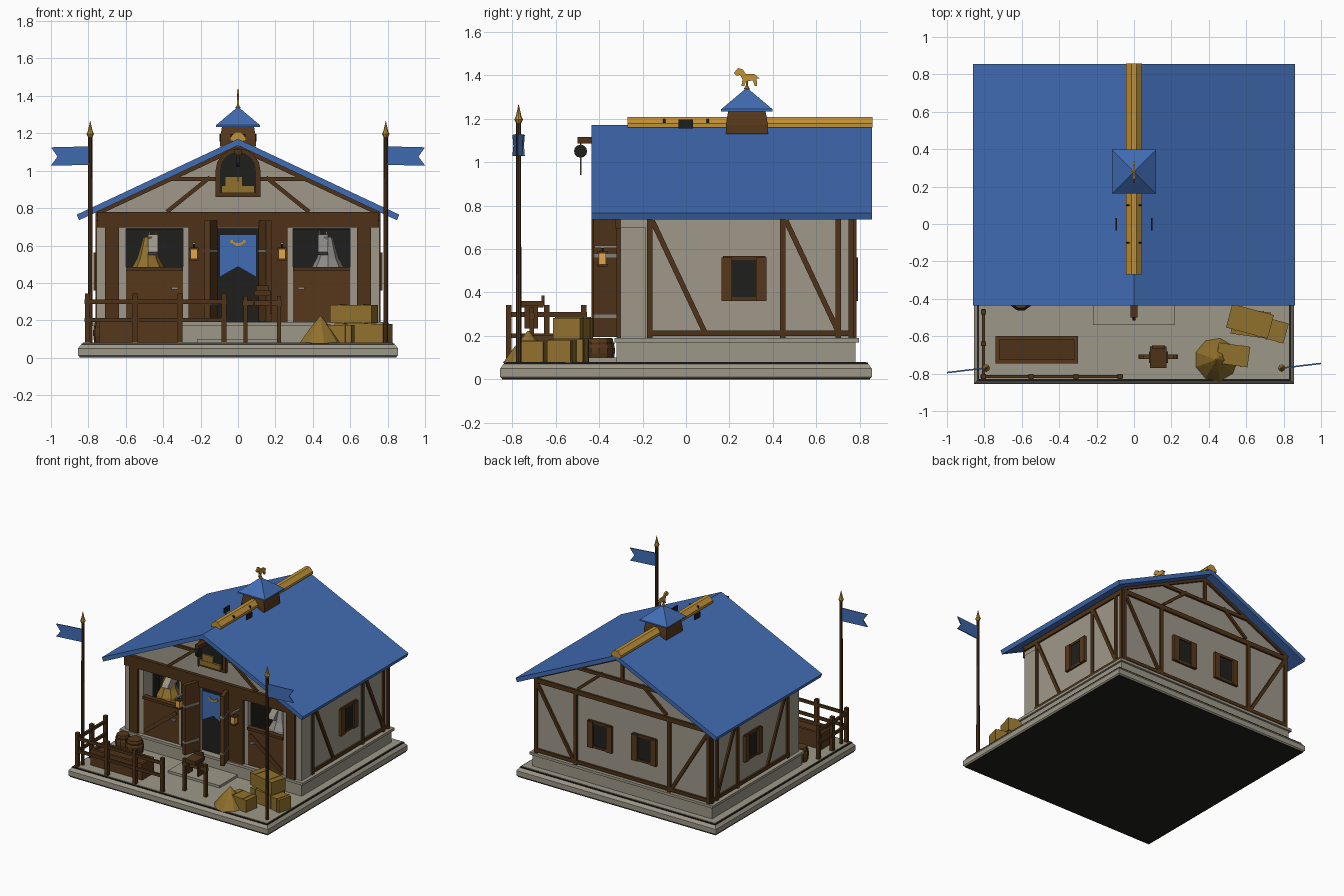
import bpy, bmesh, math
from mathutils import Matrix

if "Cube" in bpy.data.objects:
    bpy.data.objects.remove(bpy.data.objects["Cube"])

def mat(name, r, g, b):
    m = bpy.data.materials.new(name)
    m.diffuse_color = [(c / 255) ** 2.2 for c in (r, g, b)] + [1]
    m.use_nodes = True
    m.node_tree.nodes["Principled BSDF"].inputs["Base Color"].default_value = m.diffuse_color
    return m

BLUE = mat("roof blue", 67, 108, 178)
WALL = mat("plaster", 157, 150, 137)
STONE = mat("stone", 156, 150, 135)
WOOD = mat("wood", 87, 59, 33)
TIMBER = mat("dark timber", 80, 54, 30)
HAY = mat("hay", 143, 112, 48)
GOLD = mat("gold", 192, 145, 58)
DARK = mat("dark interior", 36, 36, 35)
GREY = mat("grey metal", 140, 138, 133)
AMBER = mat("lantern amber", 225, 165, 75)

def finish(name, bm, m):
    bmesh.ops.recalc_face_normals(bm, faces=bm.faces[:])
    me = bpy.data.meshes.new(name)
    bm.to_mesh(me)
    bm.free()
    me.materials.append(m)
    o = bpy.data.objects.new(name, me)
    bpy.context.collection.objects.link(o)
    return o

def prism(name, m, pts, axis, a, b):
    """Extrude a 2D outline along an axis from a to b."""
    place = {'x': lambda u, v, t: (t, u, v), 'y': lambda u, v, t: (u, t, v),
             'z': lambda u, v, t: (u, v, t)}[axis]
    bm = bmesh.new()
    lo = [bm.verts.new(place(u, v, a)) for u, v in pts]
    hi = [bm.verts.new(place(u, v, b)) for u, v in pts]
    bm.faces.new(lo)
    bm.faces.new(hi)
    for i in range(len(pts)):
        j = (i + 1) % len(pts)
        bm.faces.new((lo[i], lo[j], hi[j], hi[i]))
    return finish(name, bm, m)

def box(name, m, x0, x1, y0, y1, z0, z1):
    return prism(name, m, [(x0, y0), (x1, y0), (x1, y1), (x0, y1)], 'z', z0, z1)

def strip(name, m, p, q, w, axis, a, b):
    """Straight plank between two points in a plane."""
    dx, dy = q[0] - p[0], q[1] - p[1]
    l = math.hypot(dx, dy)
    nx, ny = -dy / l * w / 2, dx / l * w / 2
    return prism(name, m, [(p[0] + nx, p[1] + ny), (q[0] + nx, q[1] + ny),
                           (q[0] - nx, q[1] - ny), (p[0] - nx, p[1] - ny)], axis, a, b)

def lathe(name, m, prof, cx, cy, n=10, turn=0):
    """Stack of (radius, height) rings round a vertical axis."""
    bm = bmesh.new()
    rings = [[bm.verts.new((cx + r * math.cos(turn + i * math.tau / n),
                            cy + r * math.sin(turn + i * math.tau / n), z)) for i in range(n)]
             for r, z in prof]
    bm.faces.new(rings[0])
    bm.faces.new(rings[-1])
    for p, q in zip(rings, rings[1:]):
        for i in range(n):
            j = (i + 1) % n
            bm.faces.new((p[i], p[j], q[j], q[i]))
    return finish(name, bm, m)

def bale(cx, cy, z, l, w, h, deg):
    rot = Matrix.Translation((cx, cy, z)) @ Matrix.Rotation(math.radians(deg), 4, 'Z')
    parts = [box("hay_bale", HAY, -l / 2, l / 2, -w / 2, w / 2, 0, h)]
    for t in (-.28, .28):
        parts.append(box("bale_strap", HAY, l * t - .004, l * t + .004,
                         -w / 2 - .003, w / 2 + .003, 0, h + .003))
    for o in parts:
        o.data.transform(rot)

# Base slab with dark underside and dark joint, then plinth
R2 = math.sqrt(2)
Q = math.pi / 4
lathe("base_slab", STONE, [(.847 * R2, .004), (.855 * R2, .012), (.855 * R2, .05), (.838 * R2, .072)], 0, 0, 4, Q)
box("base_underside", DARK, -.847, .847, -.847, .847, 0, .006)
box("base_joint", DARK, -.838, .838, -.838, .838, .07, .077)
box("base_paving", STONE, -.828, .828, -.828, .828, .07, .081)
box("plinth", STONE, -.77, .77, -.32, .78, .07, .17)
box("plinth_ledge", STONE, -.785, .785, -.33, .795, .17, .19)
box("door_step", STONE, -.22, .22, -.54, -.32, .07, .10)

# Walls: solid rear, open stalls at the front, solid gable above
box("rear_walls", WALL, -.75, .75, .05, .77, .19, .72)
prism("gable_block", WALL, [(-.75, .69), (.75, .69), (.75, .785), (0, 1.135), (-.75, .785)], 'y', -.3, .77)
box("stall_back", DARK, -.71, .71, .04, .049, .19, .69)
box("stall_ceiling", DARK, -.71, .71, -.26, .04, .682, .69)
box("doorway_dark", DARK, -.11, .11, -.275, -.268, .19, .69)
for s in (-1, 1):
    def sbox(name, m, x0, x1, *r):
        return box(name, m, min(s * x0, s * x1), max(s * x0, s * x1), *r)
    sbox("side_wall", WALL, .71, .75, -.3, .05, .19, .72)
    sbox("stall_side", DARK, .70, .71, -.26, .04, .19, .69)
    sbox("corner_pier", WALL, .60, .757, -.302, -.185, .19, .70)
    sbox("middle_pier", WALL, .11, .295, -.3, -.26, .19, .70)
    sbox("stall_partition", DARK, .12, .285, -.26, .04, .19, .69)
    sbox("front_post", TIMBER, .635, .71, -.32, -.3, .19, .70)
    sbox("door_post", TIMBER, .11, .265, -.32, -.3, .19, .70)
    # Stall half door
    sbox("stall_door", WOOD, .295, .60, -.3, -.27, .19, .48)
    sbox("stall_door_top", TIMBER, .295, .60, -.31, -.27, .465, .485)
    strip("stall_door_brace", WOOD, (s * .585, .22), (s * .315, .43), .03, 'y', -.308, -.3)
    sbox("door_latch", GREY, .32, .355, -.315, -.3, .365, .378)
    # Horse looking out
    coat = HAY if s < 0 else GREY
    lathe("horse_neck", coat, [(.1, .38), (.088, .48), (.06, .53), (.042, .59), (.026, .645)], s * .48, -.16, 8)
    prism("horse_head", WALL if s < 0 else GREY,
          [(-.12, .63), (-.16, .66), (-.235, .59), (-.25, .565), (-.22, .55), (-.12, .58)],
          'x', s * .455 - .026, s * .455 + .026)
    for e in (-.018, .018):
        lathe("horse_ear", coat, [(.012, .64), (.002, .685)], s * .455 + e, -.14, 5)
    # Open entrance leaf with metal straps
    p, q = (s * .125, -.315), (s * .165, -.43)
    strip("entrance_leaf", WOOD, p, q, .03, 'z', .195, .735)
    for z in (.29, .57):
        strip("leaf_strap", GREY, p, q, .036, 'z', z - .008, z + .008)
    # Lantern on bracket
    sbox("lantern_bracket", GREY, .228, .242, -.42, -.3, .605, .617)
    sbox("lantern_glass", AMBER, .217, .253, -.403, -.367, .53, .58)
    for z in (.52, .58):
        sbox("lantern_cap", TIMBER, .212, .258, -.408, -.362, z, z + .01)
    lathe("lantern_hook", DARK, [(.005, .585), (.005, .61)], s * .235, -.385, 6)

    # Side timbers
    x0, x1 = sorted((s * .745, s * .763))
    box("side_sill", TIMBER, x0, x1, -.18, .77, .20, .225)
    box("side_plate", TIMBER, x0, x1, -.3, .77, .735, .77)
    for y in (-.167, .445, .70, .76):
        box("side_post", TIMBER, x0, x1, y - .012, y + .012, .19, .75)
    for a in (-.155, .46):
        strip("side_brace", TIMBER, (a, .73), (a + .24, .22), .024, 'x', x0, x1)
    box("side_pane", DARK, *sorted((s * .745, s * .758)), .2, .335, .37, .56)
    for z in (.36, .55):
        box("side_window_frame", TIMBER, x0, x1, .17, .365, z, z + .018)
    for y in (.163, .323):
        box("side_shutter", WOOD, *sorted((s * .745, s * .772)), y, y + .048, .36, .562)

    # Back timbers and windows
    yb = ('y', .765, .785)
    for x in (.74, .40):
        strip("back_post", TIMBER, (s * x, .19), (s * x, .75), .026, *yb)
    strip("back_brace", TIMBER, (s * .73, .73), (s * .42, .22), .024, *yb)
    strip("back_gable_brace", TIMBER, (s * .38, .78), (s * .17, .955), .022, *yb)
    sbox("back_pane", DARK, .13, .25, .765, .778, .37, .56)
    for z in (.36, .55):
        sbox("back_window_frame", TIMBER, .09, .29, .765, .785, z, z + .018)
    for x in (.085, .247):
        sbox("back_shutter", WOOD, x, x + .048, .765, .792, .36, .562)

    # Gable timbers
    strip("front_gable_brace", TIMBER, (s * .38, .78), (s * .15, .965), .022, 'y', -.315, -.3)
    for a, b in ((-.315, -.3), (.765, .785)):
        strip("rafter", TIMBER, (s * .76, .77), (0, 1.125), .025, 'y', a, b)

    # Flag pole, finial and swallow-tail flag
    lathe("flag_pole", TIMBER, [(.013, .07), (.011, 1.19)], s * .79, -.77, 8)
    lathe("pole_finial", GOLD, [(.012, 1.18), (.02, 1.195), (.013, 1.21), (.001, 1.265)], s * .79, -.77, 8)
    flag = prism("flag", BLUE, [(s * .795, 1.13), (s, 1.125), (s * .965, 1.075), (s, 1.028), (s * .795, 1.03)],
                 'y', -.774, -.766)
    for v in flag.data.vertices:
        v.co.y += (abs(v.co.x) - .795) * .12 * s
    # Roof slab, plates and ridge clips
    prism("roof_slope", BLUE, [(0, 1.17), (s * .862, .765), (s * .85, .735), (0, 1.135)], 'y', -.435, .855)
    sbox("roof_plate", DARK, .092, .1, -.035, .033, 1.155, 1.195)
    for y in (-.1, .1):
        sbox("ridge_clip", DARK, .022, .04, y - .005, y + .005, 1.165, 1.197)

box("front_beam", TIMBER, -.75, .75, -.325, -.295, .695, .78)
box("front_collar", TIMBER, -.38, .38, -.315, -.3, .945, .967)
box("back_sill", TIMBER, -.75, .75, .765, .785, .20, .225)
box("back_plate", TIMBER, -.75, .75, .765, .785, .735, .77)
box("back_collar", TIMBER, -.38, .38, .765, .785, .93, .955)
box("king_post", TIMBER, -.013, .013, .765, .785, .93, 1.12)

# Loft opening with arched frame and hay
def arch(w, z0, zs):
    return [(-w, z0), (w, z0)] + [(w * math.cos(i * math.pi / 8), zs + w * math.sin(i * math.pi / 8))
                                  for i in range(9)]
prism("loft_frame", TIMBER, arch(.12, .86, 1.0), 'y', -.325, -.3)
prism("loft_dark", DARK, arch(.095, .88, 1.005), 'y', -.329, -.32)
box("loft_hay", HAY, -.088, .088, -.345, -.31, .88, .92)
box("loft_hay_top", HAY, -.07, .025, -.342, -.31, .92, .968)

# Hoist
box("hoist_beam", TIMBER, -.018, .018, -.5, -.3, 1.085, 1.115)
prism("pulley", DARK, [(-.485 + .03 * math.cos(i * math.pi / 6), 1.05 + .03 * math.sin(i * math.pi / 6))
                       for i in range(12)], 'x', -.008, .008)
lathe("hoist_rope", GREY, [(.004, .94), (.004, 1.09)], 0, -.485, 6)

# Ridge cap, cupola and weather vane
prism("ridge_cap", GOLD, [(-.042, 1.16), (.042, 1.16), (.042, 1.178), (.014, 1.207), (-.014, 1.207),
                          (-.042, 1.178)], 'y', -.27, .857)
lathe("cupola", WOOD, [(.097 * R2, 1.13), (.097 * R2, 1.17), (.085 * R2, 1.24)], 0, .28, 4, Q)
lathe("cupola_roof", BLUE, [(.118 * R2, 1.233), (.118 * R2, 1.243), (.004, 1.34)], 0, .28, 4, Q)
lathe("vane_knob", GOLD, [(.005, 1.325), (.013, 1.338), (.005, 1.352), (.004, 1.385)], 0, .28, 8)
prism("vane_horse", GOLD, [(.22, 1.41), (.24, 1.433), (.262, 1.425), (.275, 1.405), (.315, 1.405), (.338, 1.385),
                           (.325, 1.385), (.327, 1.35), (.316, 1.35), (.308, 1.375), (.275, 1.372), (.268, 1.35),
                           (.255, 1.35), (.26, 1.38), (.25, 1.4), (.232, 1.398)], 'x', -.006, .006)

# Entrance banner with crescent of gold studs
prism("banner", BLUE, [(-.1, .66), (.1, .66), (.1, .43), (0, .487), (-.1, .43)], 'y', -.30, -.292)
for i in range(7):
    x = (i - 3) * .011
    box("banner_stud", GOLD, x - .006, x + .006, -.306, -.299, .598 + 14 * x * x, .613 + 14 * x * x)

# Fence
for x, y in [(-.805, -.815), (-.55, -.815), (-.31, -.815), (-.075, -.815), (-.805, -.64), (-.805, -.47)]:
    box("fence_post", TIMBER, x - .013, x + .013, y - .013, y + .013, .07, .343)
for z in (.19, .288):
    box("fence_front_rail", TIMBER, -.82, -.06, -.823, -.807, z, z + .022)
    box("fence_side_rail", TIMBER, -.813, -.797, -.82, -.455, z, z + .022)

# Feed trough
for y in (-.735, -.61):
    box("trough_side", WOOD, -.74, -.3, y - .01, y + .01, .08, .205)
for x in (-.73, -.31):
    box("trough_end", WOOD, x - .01, x + .01, -.745, -.6, .08, .205)
box("trough_fill", TIMBER, -.73, -.31, -.735, -.61, .07, .185)

# Barrels
for x, y, r in ((-.605, -.40, .065), (-.72, -.38, .055)):
    lathe("barrel", WOOD, [(r * .8, .07), (r, .12), (r, .145), (r * .8, .19)], x, y, 10)
    for z in (.095, .16):
        lathe("barrel_hoop", TIMBER, [(r * .96, z), (r * .96, z + .01)], x, y, 10)

# Saddle on a stand
box("stand_bar", WOOD, .025, .235, -.722, -.698, .28, .305)
for x in (.04, .22):
    box("stand_post", TIMBER, x - .011, x + .011, -.721, -.699, .07, .33)
box("saddle_seat", TIMBER, .085, .175, -.77, -.655, .33, .36)
box("saddle_back", TIMBER, .095, .165, -.665, -.65, .34, .385)
for x in (.08, .17):
    box("saddle_flap", TIMBER, x, x + .012, -.742, -.682, .235, .34)

# Hay bales and loose hay
bale(.62, -.52, .185, .23, .13, .098, -15)
bale(.625, -.53, .075, .2, .14, .108, -8)
bale(.755, -.57, .075, .12, .11, .105, -15)
bale(.53, -.70, .075, .17, .11, .10, -8)
lathe("hay_pile", HAY, [(.12, .075), (.065, .15), (.004, .222)], .44, -.725, 9)
